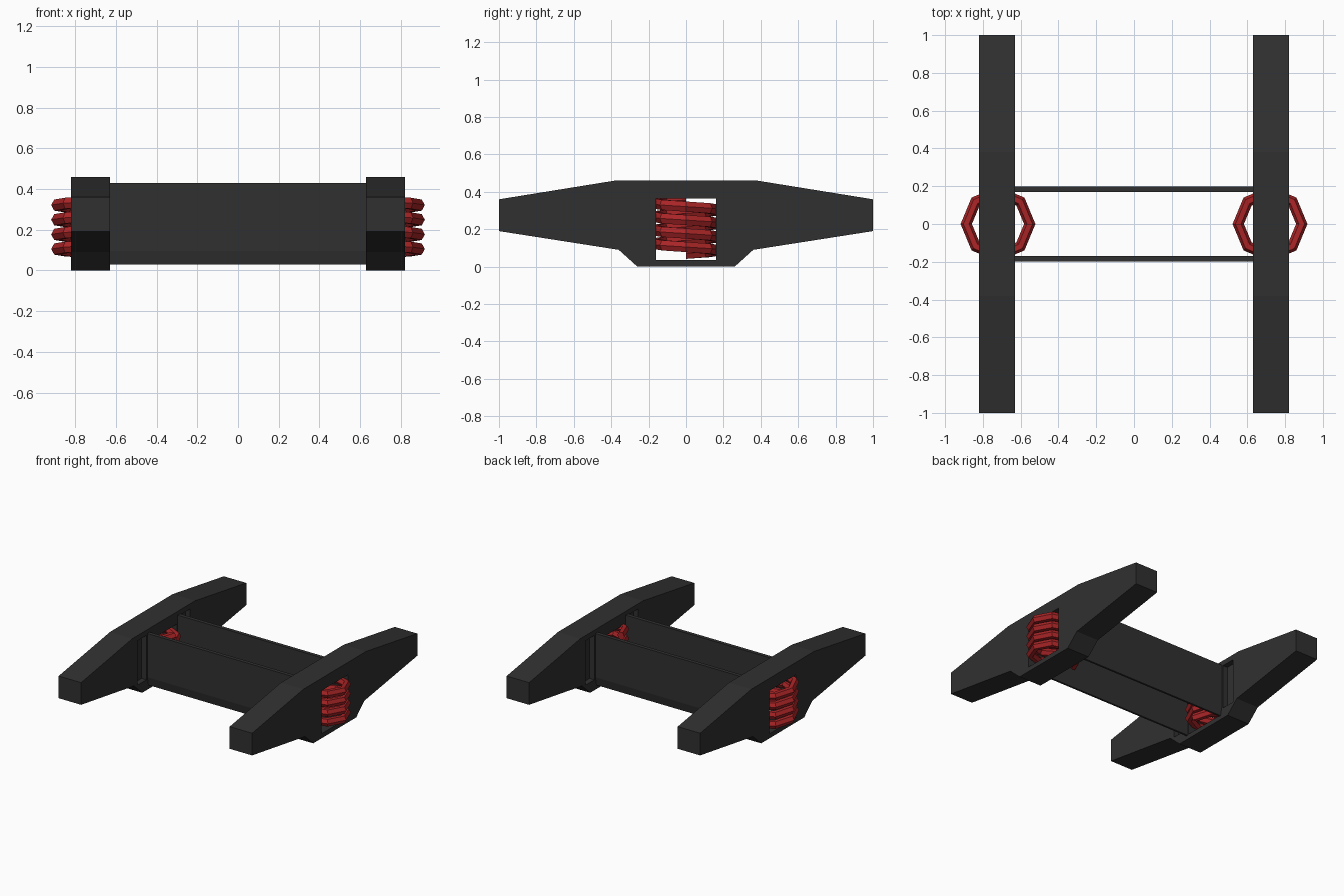
import bpy, bmesh, math
from mathutils import Vector

if "Cube" in bpy.data.objects:
    bpy.data.objects.remove(bpy.data.objects["Cube"])


def make_mat(name, col):
    m = bpy.data.materials.new(name)
    m.diffuse_color = (*col, 1)
    m.use_nodes = True
    m.node_tree.nodes["Principled BSDF"].inputs["Base Color"].default_value = m.diffuse_color
    return m


DARK = make_mat("dark grey", (0.03, 0.03, 0.03))
RED = make_mat("spring red", (0.40, 0.018, 0.02))


def finish(name, bm, mat=None):
    bmesh.ops.recalc_face_normals(bm, faces=bm.faces[:])
    me = bpy.data.meshes.new(name)
    bm.to_mesh(me)
    bm.free()
    ob = bpy.data.objects.new(name, me)
    bpy.context.collection.objects.link(ob)
    if mat:
        me.materials.append(mat)
    return ob


def extrude_x(name, profile, x0, x1, mat=None):
    """Extrude a (y, z) profile along x."""
    bm = bmesh.new()
    f = bm.faces.new([bm.verts.new((x0, y, z)) for y, z in profile])
    r = bmesh.ops.extrude_face_region(bm, geom=[f])
    for v in r["geom"]:
        if isinstance(v, bmesh.types.BMVert):
            v.co.x = x1
    return finish(name, bm, mat)


def rect(y0, y1, z0, z1):
    return [(y0, z0), (y1, z0), (y1, z1), (y0, z1)]


def cut(ob, cutter):
    cutter.hide_render = True
    cutter.hide_viewport = True
    cutter.display_type = 'WIRE'
    m = ob.modifiers.new("cut", 'BOOLEAN')
    m.operation = 'DIFFERENCE'
    m.solver = 'EXACT'
    m.object = cutter


def spring(name, s):
    """Low-poly helix: 8 segments per turn, 6-sided wire."""
    R, r, pitch, per, sides = 0.168, 0.03, 0.072, 8, 6
    bm = bmesh.new()
    rings = []
    for i in range(-4, 3 * per + 5):
        a = -i * 2 * math.pi / per
        z = 0.105 + pitch * i / per
        out = Vector((s * math.cos(a), math.sin(a), 0))
        c = Vector((s * 0.72, 0, z)) + out * R
        ring = []
        for k in range(sides):
            t = 2 * math.pi * k / sides
            ring.append(bm.verts.new(c + out * (r * math.cos(t)) + Vector((0, 0, r * 1.05 * math.sin(t)))))
        rings.append(ring)
    for p, q in zip(rings, rings[1:]):
        for k in range(sides):
            n = (k + 1) % sides
            bm.faces.new((p[k], p[n], q[n], q[k]))
    bm.faces.new(rings[0])
    bm.faces.new(rings[-1])
    return finish(name, bm, RED)


# side frame outline
half = [(0.26, 0.0), (0.36, 0.09), (1.0, 0.19), (1.0, 0.36), (0.38, 0.46)]
outline = half + [(-y, z) for y, z in reversed(half)]

for s, side in ((1, "right"), (-1, "left")):
    frame = extrude_x("side_frame_" + side, outline, s * 0.63, s * 0.82, DARK)
    # spring window through the frame
    cut(frame, extrude_x("window_cutter_" + side, rect(-0.16, 0.16, 0.035, 0.365), s * 0.5, s * 0.95))
    # shallow pockets on the inner face beside the cross plates
    for t in (1, -1):
        cut(frame, extrude_x("pocket_cutter", rect(t * 0.21, t * 0.32, 0.08, 0.42), s * 0.6, s * 0.67))
    spring("spring_" + side, s)

# cross plates with tapered lower edge
for t, side in ((1, "back"), (-1, "front")):
    prof = [(t * 0.17, 0.03), (t * 0.185, 0.03), (t * 0.198, 0.095), (t * 0.198, 0.43), (t * 0.17, 0.43)]
    extrude_x("cross_plate_" + side, prof, -0.63, 0.63, DARK)
